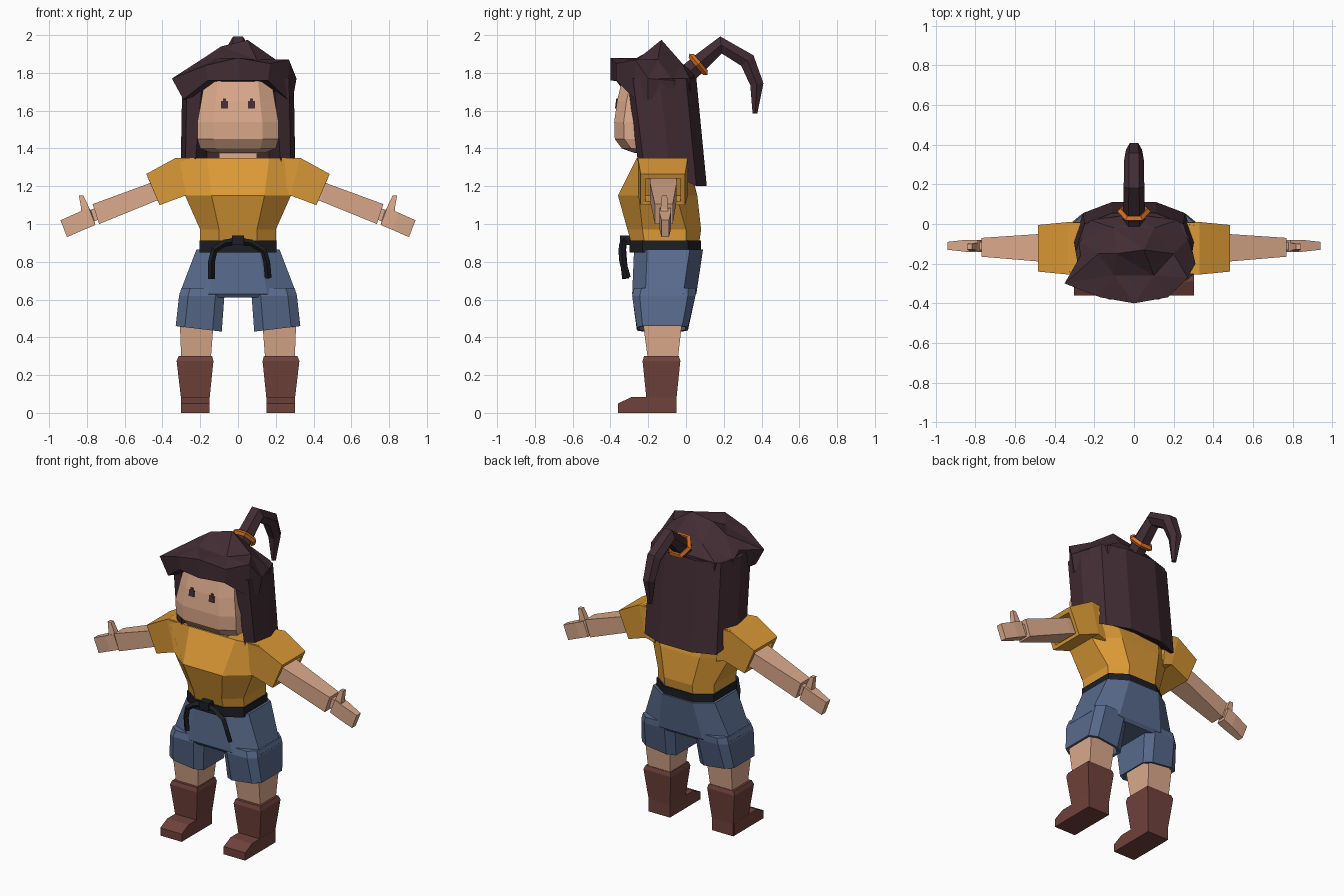
import bpy, bmesh, math


def material(name, rgb):
    m = bpy.data.materials.new(name)
    lin = [((c / 255 + 0.055) / 1.055) ** 2.4 for c in rgb]
    m.diffuse_color = (*lin, 1)
    return m


SKIN = material("skin", (220, 170, 140))
SHIRT = material("mustard cloth", (220, 154, 54))
DENIM = material("blue cloth", (88, 106, 140))
BOOT = material("brown leather", (112, 66, 60))
HAIR = material("dark hair", (66, 45, 52))
BELT = material("black belt", (28, 30, 36))
ORANGE = material("orange band", (224, 116, 36))


def mesh(name, verts, faces, mat, mirror=False):
    bm = bmesh.new()
    vs = [bm.verts.new(v) for v in verts]
    for f in faces:
        bm.faces.new([vs[i] for i in f])
    bmesh.ops.recalc_face_normals(bm, faces=bm.faces)
    me = bpy.data.meshes.new(name)
    bm.to_mesh(me)
    bm.free()
    me.materials.append(mat)
    ob = bpy.data.objects.new(name, me)
    bpy.context.collection.objects.link(ob)
    if mirror:
        ob.modifiers.new("mirror", "MIRROR").use_mirror_merge = False
    return ob


def loft(name, rings, mat, mirror=False):
    n = len(rings[0])
    faces = [range(n), range((len(rings) - 1) * n, len(rings) * n)]
    for k in range(len(rings) - 1):
        for i in range(n):
            j = (i + 1) % n
            faces.append((k * n + i, k * n + j, (k + 1) * n + j, (k + 1) * n + i))
    return mesh(name, [v for r in rings for v in r], faces, mat, mirror)


def octo(z, w, yf, yb, c=0.06, f=0.5, cx=0, slope=0):
    """Eight-sided level section with flat front, back and sides."""
    pts = [(f * w, yf), (w, yf + c), (w, yb - c), (f * w, yb)]
    pts += [(-x, y) for x, y in reversed(pts)]
    return [(cx + x, y, z + slope * x) for x, y in pts]


def rect(z, x0, x1, y0, y1):
    return [(x0, y0, z), (x1, y0, z), (x1, y1, z), (x0, y1, z)]


def slab(top, bot, y0, y1):
    """Four-sided upright section across a limb, from top and bottom (x, z)."""
    return [(top[0], y0, top[1]), (top[0], y1, top[1]),
            (bot[0], y1, bot[1]), (bot[0], y0, bot[1])]


def tube(name, pts, mat, depth, res=0):
    """Flat-sided tube through (x, y, z, radius factor) points."""
    cu = bpy.data.curves.new(name, "CURVE")
    cu.dimensions = "3D"
    cu.bevel_depth, cu.bevel_resolution, cu.use_fill_caps = depth, res, True
    sp = cu.splines.new("POLY")
    sp.points.add(len(pts) - 1)
    for p, (x, y, z, r) in zip(sp.points, pts):
        p.co, p.radius = (x, y, z, 1), r
    sp.use_smooth = False
    cu.materials.append(mat)
    ob = bpy.data.objects.new(name, cu)
    bpy.context.collection.objects.link(ob)
    return ob


# Head, neck and eyes
loft("head", [octo(z, w, yf, -0.1, 0.05, 0.6) for z, w, yf in [
    (1.80, 0.17, -0.33), (1.65, 0.195, -0.365), (1.54, 0.215, -0.38),
    (1.45, 0.215, -0.377), (1.40, 0.20, -0.34), (1.375, 0.14, -0.27)]], SKIN)
loft("neck", [rect(z, -0.1, 0.1, -0.25, -0.1) for z in (1.3, 1.4)], SKIN)
loft("eye", [rect(1.612, 0.053, 0.09, -0.376, -0.362),
             rect(1.65, 0.053, 0.09, -0.371, -0.358)], HAIR, True)
loft("eye_top", [rect(1.65, 0.064, 0.08, -0.371, -0.358),
                 rect(1.664, 0.064, 0.08, -0.369, -0.356)], HAIR, True)

# Long hair hanging around the back of the head
half = [(0.19, -0.31), (0.27, -0.28), (0.295, -0.14), (0.25, 0.0), (0.11, 0.055)]
outline = half + [(-x, y) for x, y in reversed(half)]
outline += [(-0.16, -0.2), (0.16, -0.2)]


def hem_z(y):
    return 1.33 if y < -0.15 else (1.27 if y < -0.05 else 1.2)


loft("long_hair", [[(x, y, 1.77) for x, y in outline],
                   [(x * 1.03 + (0.03 if 0 < x < 0.2 and y < -0.25 else
                                 -0.03 if -0.2 < x < 0 and y < -0.25 else 0),
                     y + 0.055, hem_z(y)) for x, y in outline]], HAIR)

# Spiky crown: outer ring, ring beneath it, inner ring and two peaks
outer = [(0, -0.40, 1.88), (0.17, -0.37, 1.85), (0.27, -0.27, 1.87),
         (0.31, -0.20, 1.77), (0.28, -0.07, 1.76), (0.22, 0.02, 1.77),
         (0, 0.05, 1.79), (-0.22, 0.02, 1.77), (-0.28, -0.08, 1.76),
         (-0.27, -0.16, 1.80), (-0.35, -0.30, 1.77), (-0.17, -0.37, 1.84)]
under = [(x * 0.94 if y < -0.33 else max(-0.29, min(0.29, x * 0.97)), y,
          1.76 if y < -0.33 else 1.66) for x, y, z in outer]
inner = [(0.10, -0.26, 1.87), (0.20, -0.15, 1.87), (0.10, -0.02, 1.85),
         (-0.10, -0.02, 1.85), (-0.18, -0.15, 1.88), (-0.10, -0.26, 1.88)]
peaks = [(0.05, -0.13, 1.975), (-0.09, -0.15, 1.94), (0, -0.2, 1.74)]
R, L, B = 30, 31, 32
faces = [(R, 24, 25), (R, 25, 26), (R, 26, 27), (R, 27, L),
         (L, 27, 28), (L, 28, 29), (L, 29, 24), (L, 24, R)]
for i in range(12):
    j = (i + 1) % 12
    faces += [(i, j, 12 + j, 12 + i), (12 + i, 12 + j, B), (i, j, 24 + i // 2)]
for i in range(6):
    k = (i + 1) % 6
    faces.append((24 + i, 24 + k, 2 * k))
mesh("hair_crown", outer + under + inner + peaks, faces, HAIR)

# Ponytail and its band
tube("ponytail", [(0, -0.01, 1.78, 1), (0, 0.07, 1.85, 0.95), (0, 0.185, 1.948, 0.9),
                  (0, 0.325, 1.865, 0.85), (0, 0.375, 1.74, 0.7),
                  (0, 0.365, 1.585, 0.25)], HAIR, 0.058, 1)
bpy.ops.mesh.primitive_torus_add(major_segments=6, minor_segments=4, major_radius=0.068,
                                 minor_radius=0.017, location=(0, 0.065, 1.845),
                                 rotation=(math.radians(-50), 0, 0))
band = bpy.context.object
band.name = "hair_band"
band.data.materials.append(ORANGE)
band.data.shade_flat()

# Shirt body and hollow sleeves
loft("shirt", [octo(*r) for r in [
    (1.35, 0.33, -0.26, 0.01, 0.02), (1.15, 0.28, -0.36, 0.06, 0.11),
    (0.97, 0.20, -0.31, 0.08, 0.08), (0.90, 0.20, -0.29, 0.07, 0.07)]], SHIRT)
loft("sleeve", [slab((0.24, 1.345), (0.22, 1.13), -0.25, 0.005),
                slab((0.33, 1.35), (0.28, 1.15), -0.255, 0.01),
                slab((0.485, 1.265), (0.415, 1.10), -0.24, -0.005),
                slab((0.475, 1.24), (0.42, 1.12), -0.215, -0.03),
                slab((0.40, 1.27), (0.35, 1.15), -0.215, -0.03)], SHIRT, True)

# Arms, hands and thumbs
loft("arm", [slab((0.38, 1.245), (0.34, 1.155), -0.19, -0.05),
             slab((0.47, 1.215), (0.44, 1.12), -0.19, -0.05),
             slab((0.77, 1.105), (0.735, 1.0), -0.165, -0.07)], SKIN, True)
loft("hand", [slab((0.74, 1.09), (0.72, 1.03), -0.13, -0.09),
              slab((0.78, 1.075), (0.76, 1.015), -0.13, -0.09),
              slab((0.79, 1.085), (0.755, 0.995), -0.14, -0.08),
              slab((0.85, 1.06), (0.815, 0.97), -0.14, -0.08),
              slab((0.94, 1.02), (0.905, 0.93), -0.13, -0.09)], SKIN, True)
loft("thumb", [rect(1.03, 0.785, 0.835, -0.135, -0.095),
               rect(1.08, 0.785, 0.83, -0.135, -0.095),
               rect(1.15, 0.818, 0.842, -0.128, -0.1)], SKIN, True)

# Belt with knot and two hanging ends
loft("belt", [octo(z, 0.205, -0.30, 0.08, 0.07) for z in (0.85, 0.913)], BELT)
loft("belt_knot", [rect(z, -0.033, 0.033, -0.35, -0.29) for z in (0.89, 0.938)], BELT)
tube("belt_end_left", [(0, -0.32, 0.91, 1), (-0.07, -0.33, 0.90, 1),
                       (-0.125, -0.335, 0.865, 1), (-0.14, -0.33, 0.80, 1),
                       (-0.14, -0.32, 0.71, 1)], BELT, 0.018)
tube("belt_end_right", [(0, -0.32, 0.91, 1), (0.07, -0.335, 0.90, 1),
                        (0.135, -0.34, 0.86, 1), (0.152, -0.335, 0.80, 1),
                        (0.16, -0.31, 0.715, 1)], BELT, 0.018)

# Shorts: hips and two hollow legs
loft("shorts_hips", [octo(0.865, 0.22, -0.275, 0.09, 0.07),
                     octo(0.63, 0.31, -0.285, 0.055, 0.07),
                     octo(0.61, 0.30, -0.27, 0.04, 0.07)], DENIM)
loft("shorts_leg", [octo(0.66, 0.115, -0.275, 0.05, 0.04, 0.6, 0.185),
                    octo(0.62, 0.12, -0.285, 0.05, 0.04, 0.6, 0.192),
                    octo(0.445, 0.122, -0.26, 0.01, 0.03, 0.6, 0.208, 0.12),
                    octo(0.447, 0.108, -0.245, -0.005, 0.03, 0.6, 0.208, 0.12),
                    octo(0.50, 0.105, -0.245, -0.005, 0.03, 0.6, 0.208, 0.12)],
     DENIM, True)

# Legs and boots
loft("leg", [rect(0.53, 0.125, 0.31, -0.235, -0.015),
             rect(0.27, 0.145, 0.30, -0.20, -0.045)], SKIN, True)
loft("boot_shaft", [rect(0.30, 0.137, 0.315, -0.222, -0.038),
                    rect(0.275, 0.13, 0.325, -0.23, -0.03),
                    rect(0.08, 0.15, 0.302, -0.21, -0.05),
                    rect(0.0, 0.15, 0.302, -0.21, -0.05)], BOOT, True)
loft("boot_foot", [[(0.15, y, 0), (0.303, y, 0), (0.303, y, z), (0.15, y, z)]
                   for y, z in [(-0.06, 0.083), (-0.29, 0.083), (-0.36, 0.05)]],
     BOOT, True)
